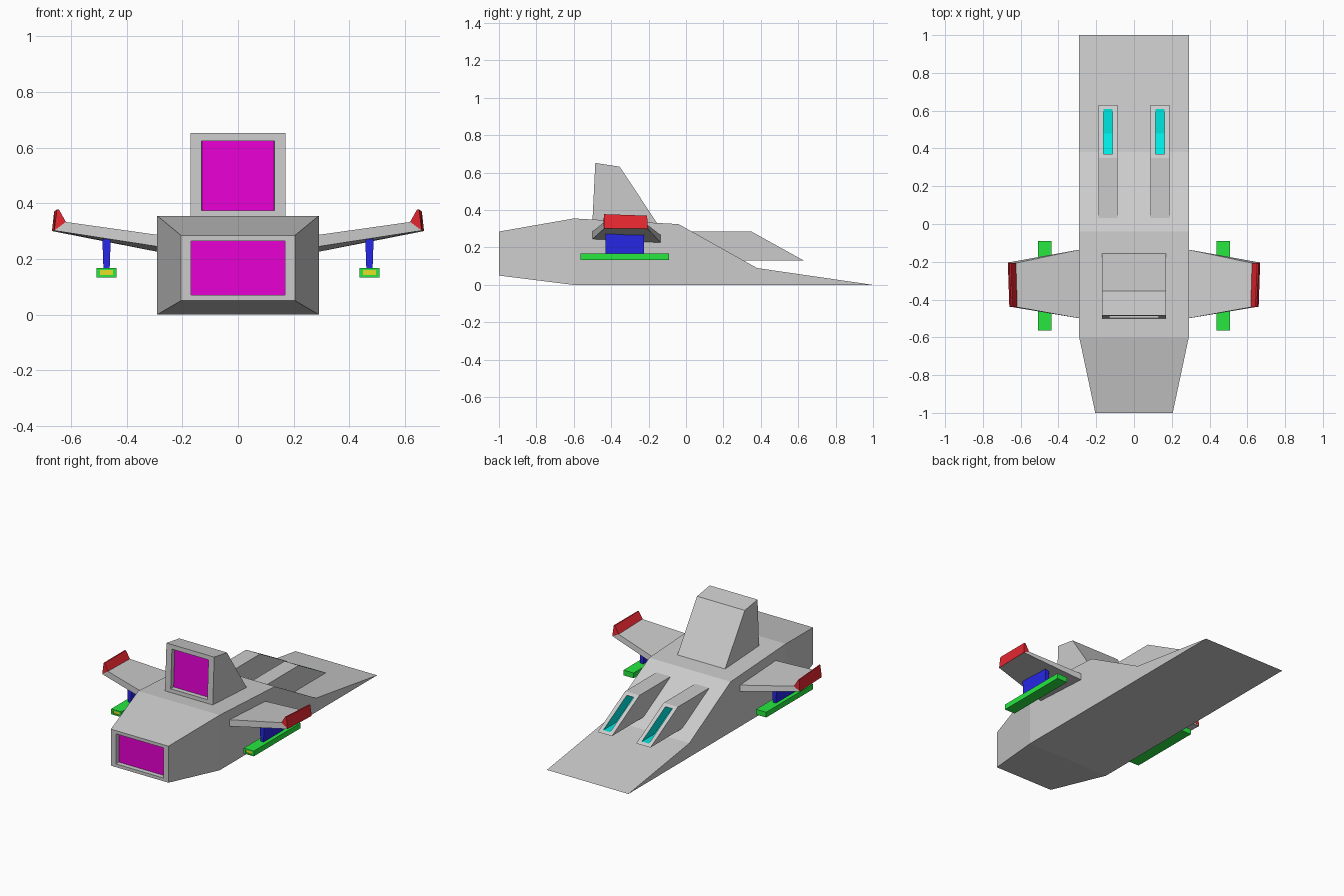
import bpy, bmesh
from mathutils import Vector

if "Cube" in bpy.data.objects:
    bpy.data.objects.remove(bpy.data.objects["Cube"])


def material(name, color):
    m = bpy.data.materials.new(name)
    m.diffuse_color = (*color, 1)
    m.use_nodes = True
    m.node_tree.nodes["Principled BSDF"].inputs["Base Color"].default_value = m.diffuse_color
    return m


GREY = material("grey", (0.6, 0.6, 0.6))
MAGENTA = material("magenta", (0.8, 0.0, 0.65))
CYAN = material("cyan", (0.0, 0.8, 0.75))
RED = material("red", (0.8, 0.02, 0.03))
BLUE = material("blue", (0.02, 0.02, 0.8))
GREEN = material("green", (0.02, 0.8, 0.05))
YELLOW = material("yellow", (0.8, 0.75, 0.02))


def skin(a, b):
    """Solid between two matching loops of 3D points."""
    bm = bmesh.new()
    va, vb = [bm.verts.new(p) for p in a], [bm.verts.new(p) for p in b]
    n = len(va)
    bm.faces.new(va)
    bm.faces.new(vb[::-1])
    for i in range(n):
        j = (i + 1) % n
        bm.faces.new((va[i], vb[i], vb[j], va[j]))
    bmesh.ops.recalc_face_normals(bm, faces=bm.faces[:])
    return bm


def prism(x0, x1, profile):
    """Extrude a (y, z) profile along x."""
    return skin([(x0, y, z) for y, z in profile], [(x1, y, z) for y, z in profile])


def facing(bm, direction):
    """Face whose normal best matches the direction."""
    bm.normal_update()
    d = Vector(direction).normalized()
    return max(bm.faces, key=lambda f: f.normal.dot(d))


def recess(bm, face, scale, push, color_walls=False):
    """Frame a face, push its middle inwards and colour it with slot 1."""
    bmesh.ops.inset_individual(bm, faces=[face], thickness=0.001)
    c = face.calc_center_median()
    for v in face.verts:
        v.co = c + Vector(s * d for s, d in zip(scale, v.co - c))
    walls = bmesh.ops.inset_individual(bm, faces=[face], thickness=0.0005)["faces"]
    bmesh.ops.translate(bm, verts=face.verts[:], vec=push)
    for f in [face] + (walls if color_walls else []):
        f.material_index = 1


def finish(name, bm, mats, mirror=False):
    me = bpy.data.meshes.new(name)
    bm.to_mesh(me)
    bm.free()
    for m in mats:
        me.materials.append(m)
    ob = bpy.data.objects.new(name, me)
    bpy.context.collection.objects.link(ob)
    if mirror:
        ob.modifiers.new("mirror", 'MIRROR')


# Hull: wedge with a tapered tail and engine exhaust
bm = prism(-0.29, 0.29, [(1, 0), (0.38, 0.09), (-0.04, 0.325), (-0.6, 0.355), (-0.6, 0)])
rear = facing(bm, (0, -1, 0))
bmesh.ops.inset_individual(bm, faces=[rear], thickness=0.001)
for v in rear.verts:
    v.co = (0.205 if v.co.x > 0 else -0.205, -1, 0.285 if v.co.z > 0.15 else 0.05)
recess(bm, rear, (0.83, 1, 0.83), (0, 0.03, 0))
finish("hull", bm, [GREY, MAGENTA])

# Upper engine tower
bm = prism(-0.17, 0.17, [(-0.5, 0.345), (-0.485, 0.652), (-0.355, 0.632), (-0.153, 0.328)])
recess(bm, facing(bm, (0, -1, 0)), (0.77, 0.82, 0.82), (0, 0.03, 0))
finish("engine_tower", bm, [GREY, MAGENTA])

# Air intakes on the sloped deck
bm = prism(0.087, 0.188, [(0.01, 0.285), (0.35, 0.285), (0.63, 0.13), (0.29, 0.13)])
recess(bm, facing(bm, (0, 0.48, 0.87)), (0.5, 0.86, 0.86), (0, -0.13, 0), True)
finish("air_intake", bm, [GREY, CYAN], True)

# Wings
root = [(0.285, -0.5, 0.244), (0.285, -0.5, 0.286), (0.285, -0.135, 0.266), (0.285, -0.135, 0.225)]
tip = [(0.66, -0.437, 0.302), (0.62, -0.44, 0.333), (0.625, -0.207, 0.322), (0.667, -0.204, 0.3)]
finish("wing", skin(root, tip), [GREY], True)

# Winglets
back = [(0.618, -0.442, 0.333), (0.66, -0.438, 0.302), (0.65, -0.438, 0.378), (0.643, -0.438, 0.378)]
front = [(0.625, -0.207, 0.322), (0.668, -0.204, 0.3), (0.66, -0.208, 0.37), (0.652, -0.208, 0.37)]
finish("winglet", skin(back, front), [RED], True)

# Pylons under the wings
top = [(x, y, 0.272) for x, y in ((0.457, -0.43), (0.487, -0.43), (0.487, -0.225), (0.457, -0.225))]
low = [(x, y, 0.16) for x, y in ((0.461, -0.43), (0.483, -0.43), (0.483, -0.225), (0.461, -0.225))]
finish("pylon", skin(top, low), [BLUE], True)

# Pods with a glowing end
bm = prism(0.436, 0.508, [(-0.565, 0.134), (-0.565, 0.168), (-0.09, 0.168), (-0.09, 0.134)])
recess(bm, facing(bm, (0, -1, 0)), (0.66, 1, 0.56), (0, 0.005, 0))
finish("pod", bm, [GREEN, YELLOW], True)
